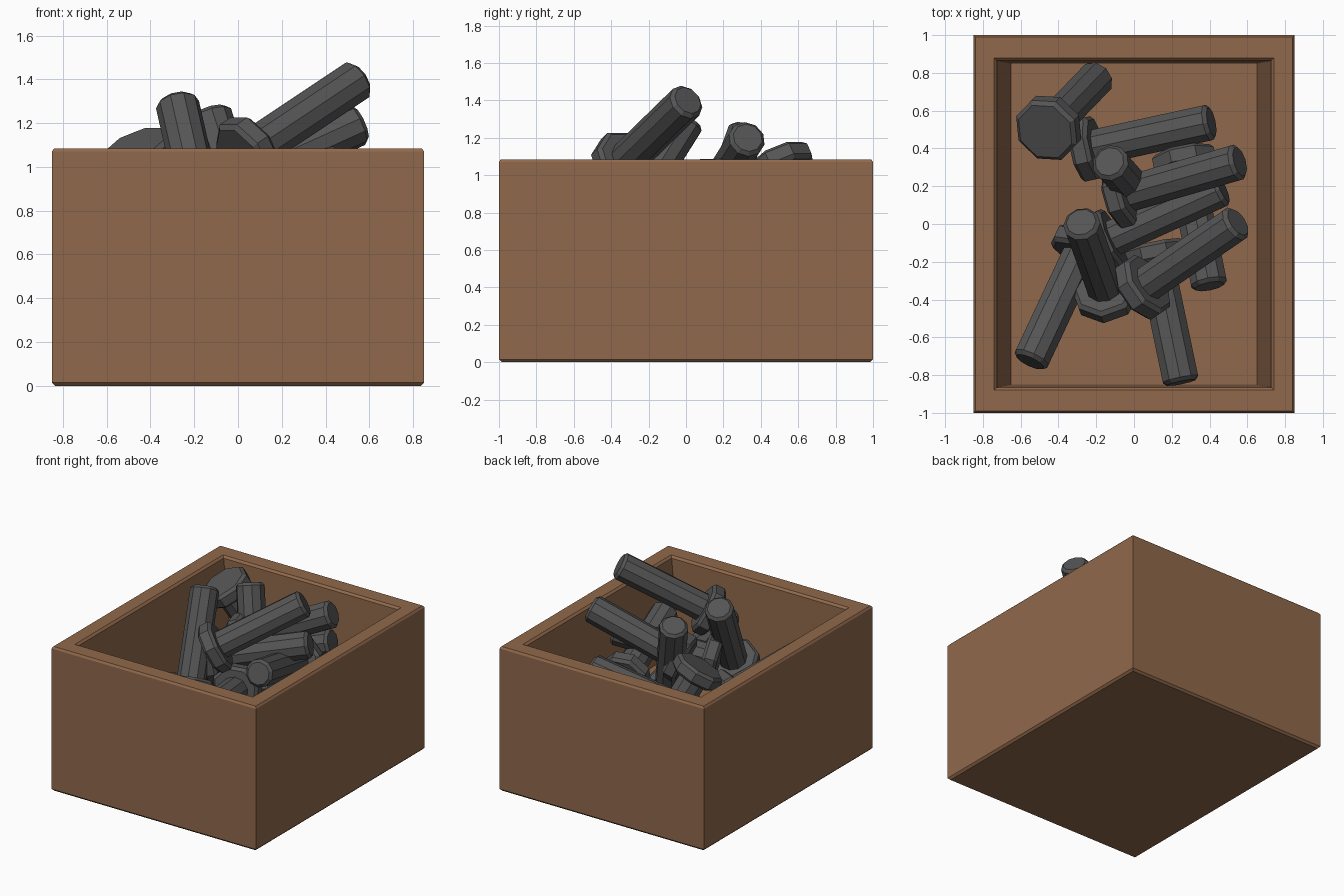
import bpy, bmesh, math
from mathutils import Vector

if "Cube" in bpy.data.objects:
    bpy.data.objects.remove(bpy.data.objects["Cube"])


def material(name, rgb):
    m = bpy.data.materials.new(name)
    m.diffuse_color = (*rgb, 1)
    m.use_nodes = True
    m.node_tree.nodes["Principled BSDF"].inputs["Base Color"].default_value = m.diffuse_color
    return m


wood = material("brown_wood", (0.28, 0.14, 0.07))
iron = material("dark_iron", (0.09, 0.09, 0.09))


def add_object(name, bm, mat):
    bmesh.ops.recalc_face_normals(bm, faces=bm.faces)
    me = bpy.data.meshes.new(name)
    bm.to_mesh(me)
    bm.free()
    me.materials.append(mat)
    ob = bpy.data.objects.new(name, me)
    bpy.context.collection.objects.link(ob)
    return ob


def stack(bm, rings):
    """Skin a series of equal-length point rings and cap both ends."""
    loops = [[bm.verts.new(p) for p in r] for r in rings]
    n = len(loops[0])
    for a, b in zip(loops, loops[1:]):
        for i in range(n):
            j = (i + 1) % n
            bm.faces.new((a[i], a[j], b[j], b[i]))
    bm.faces.new(loops[0])
    bm.faces.new(loops[-1])


# Open crate: chamfered outside, over the rim, down tapering walls to the floor
def rect(x, y, z):
    return [(-x, -y, z), (x, -y, z), (x, y, z), (-x, y, z)]


bm = bmesh.new()
stack(bm, [rect(*s) for s in (
    (0.835, 0.985, 0), (0.85, 1.0, 0.015), (0.85, 1.0, 1.07), (0.84, 0.99, 1.085),
    (0.74, 0.88, 1.085), (0.725, 0.865, 1.07), (0.65, 0.85, 0.40))])
add_object("crate", bm, wood)


# Bolts: octagonal chamfered head with a ten-sided shaft
def circle(r, z, n):
    return [(r * math.cos(math.tau * (i + .5) / n),
             r * math.sin(math.tau * (i + .5) / n), z) for i in range(n)]


LENGTH = 0.75
bm = bmesh.new()
stack(bm, [circle(r, z, 8) for r, z in
           ((0.158, 0), (0.18, 0.02), (0.18, 0.085), (0.158, 0.105))])
stack(bm, [circle(r, z, 10) for r, z in
           ((0.1, 0.09), (0.1, LENGTH - 0.02), (0.08, LENGTH))])
first = add_object("bolt", bm, iron)

# (shaft tip, head) position of each bolt in the pile
pile = [
    ((-0.20, 0.77, 0.46), (-0.47, 0.49, 1.10)),
    ((0.41, 0.54, 0.87), (-0.28, 0.39, 0.67)),
    ((-0.13, 0.33, 1.25), (0.08, 0.09, 0.60)),
    ((0.56, 0.33, 1.20), (-0.10, 0.14, 0.90)),
    ((0.47, 0.19, 1.00), (-0.19, -0.11, 0.84)),
    ((-0.28, 0.01, 1.30), (-0.14, -0.38, 0.68)),
    ((0.55, 0.01, 1.40), (0.01, -0.36, 1.04)),
    ((-0.55, -0.73, 0.80), (-0.25, -0.09, 0.58)),
    ((0.25, -0.84, 0.78), (0.10, -0.12, 0.70)),
    ((0.40, -0.33, 0.96), (0.26, 0.37, 0.76)),
]
for i, (tip, head) in enumerate(pile):
    ob = first if i == 0 else first.copy()
    if i:
        bpy.context.collection.objects.link(ob)
    ob.name = f"bolt_{i + 1}"
    axis = (Vector(tip) - Vector(head)).normalized()
    ob.rotation_mode = 'QUATERNION'
    ob.rotation_quaternion = axis.to_track_quat('Z', 'Y')
    ob.location = Vector(tip) - axis * LENGTH
